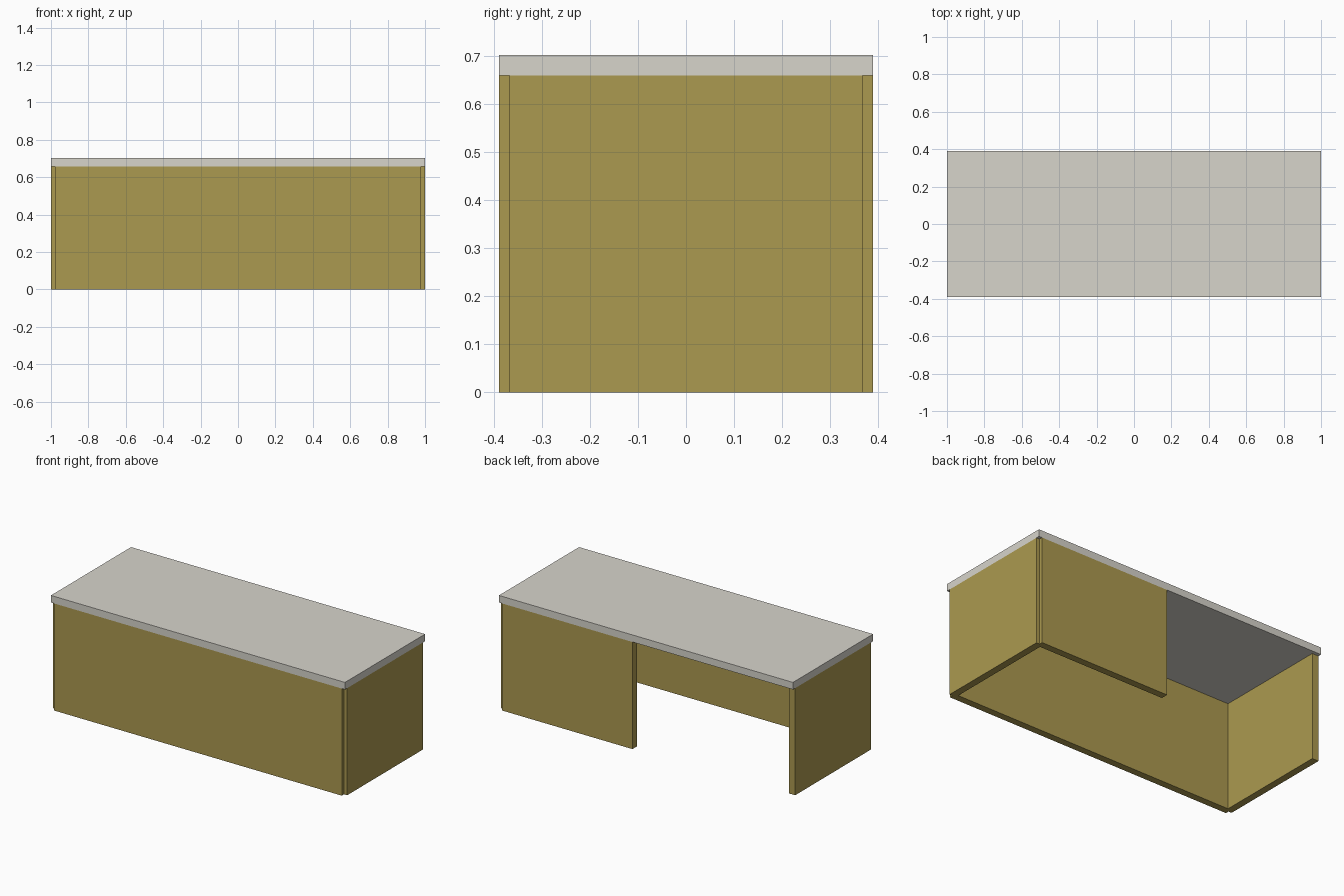
import bpy

if "Cube" in bpy.data.objects:
    bpy.data.objects.remove(bpy.data.objects["Cube"])

W, D, H, T = 1.0, 0.389, 0.702, 0.0436   # half width, half depth, height, board thickness
N = T / 2                                # inset that leaves the corner grooves
Z = H - T                                # underside of the top


def material(name, color):
    m = bpy.data.materials.new(name)
    m.diffuse_color = (*color, 1)
    m.use_nodes = True
    m.node_tree.nodes["Principled BSDF"].inputs["Base Color"].default_value = m.diffuse_color
    return m


def board(name, x, y, z, mat):
    """Box spanning the given (min, max) ranges."""
    bpy.ops.mesh.primitive_cube_add(size=1, location=[sum(r) / 2 for r in (x, y, z)])
    ob = bpy.context.object
    ob.name = name
    ob.scale = [r[1] - r[0] for r in (x, y, z)]
    bpy.ops.object.transform_apply(location=False, rotation=False, scale=True)
    ob.data.materials.append(mat)
    return ob


wood = material("wood", (0.41, 0.32, 0.08))
pale = material("pale_top", (0.68, 0.66, 0.60))

# desk top
board("desk_top", (-W, W), (-D, D), (Z, H), pale)

# full front panel, and back panel covering only the right part (knee opening on the left)
board("front_panel", (-W + N, W - N), (-D, -D + T), (0, Z), wood)
board("back_panel", (0.092, W - N), (D - T, D), (0, Z), wood)

# side panels, set back so each corner keeps a square groove
for side, x in (("left", (-W, -W + T)), ("right", (W - T, W))):
    board(side + "_side_panel", x, (-D + N, D - N), (0, Z), wood)
